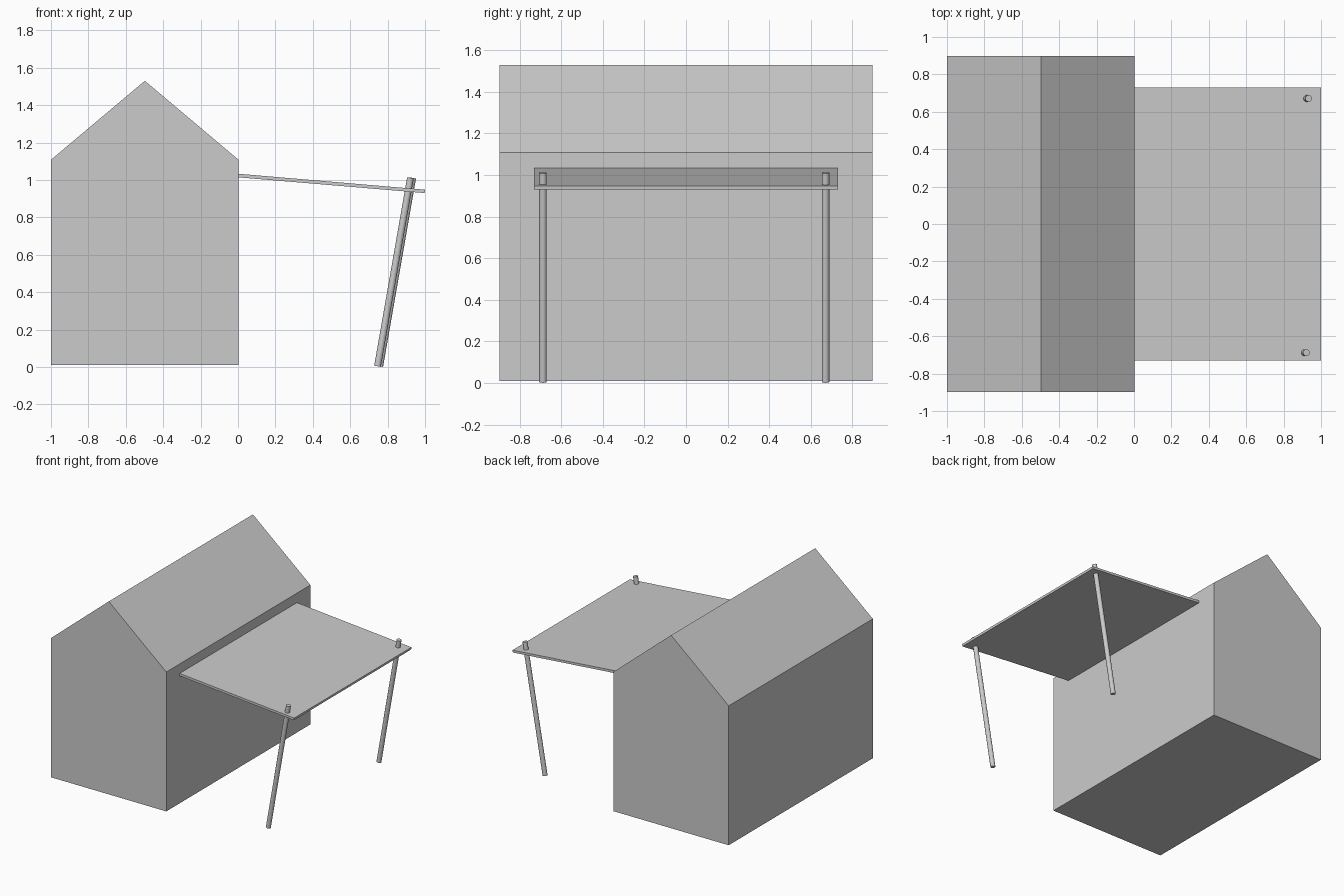
import bpy
import bmesh
from mathutils import Vector

if "Cube" in bpy.data.objects:
    bpy.data.objects.remove(bpy.data.objects["Cube"])


def extrude_profile(name, points, y0, y1):
    """Solid made from an x-z outline pushed along y."""
    bm = bmesh.new()
    face = bm.faces.new([bm.verts.new((x, y0, z)) for x, z in points])
    new = bmesh.ops.extrude_face_region(bm, geom=[face])["geom"]
    bmesh.ops.translate(bm, vec=(0, y1 - y0, 0),
                        verts=[v for v in new if isinstance(v, bmesh.types.BMVert)])
    bmesh.ops.recalc_face_normals(bm, faces=bm.faces)
    mesh = bpy.data.meshes.new(name)
    bm.to_mesh(mesh)
    bm.free()
    obj = bpy.data.objects.new(name, mesh)
    bpy.context.collection.objects.link(obj)
    return obj


def post(name, bottom, top, radius):
    """Round post between two points."""
    a, b = Vector(bottom), Vector(top)
    axis = b - a
    bpy.ops.mesh.primitive_cylinder_add(
        vertices=16, radius=radius, depth=axis.length, location=(a + b) / 2,
        rotation=axis.to_track_quat('Z', 'Y').to_euler())
    obj = bpy.context.object
    obj.name = name
    bpy.ops.object.shade_smooth_by_angle()


# Gabled house body
extrude_profile("house", [(-1, 0.01), (0.003, 0.01), (0.003, 1.108),
                          (-0.498, 1.53), (-1, 1.108)], -0.897, 0.897)

# Sloping canopy fixed to the side wall
extrude_profile("canopy", [(0.001, 1.014), (0.998, 0.93),
                           (1.0, 0.948), (0.003, 1.033)], -0.73, 0.73)

# Leaning posts that pass through the canopy
for name, x, y in (("front_post", 0.746, -0.688), ("back_post", 0.758, 0.671)):
    post(name, (x, y, 0.004), (x + 0.176, y, 1.011), 0.018)
